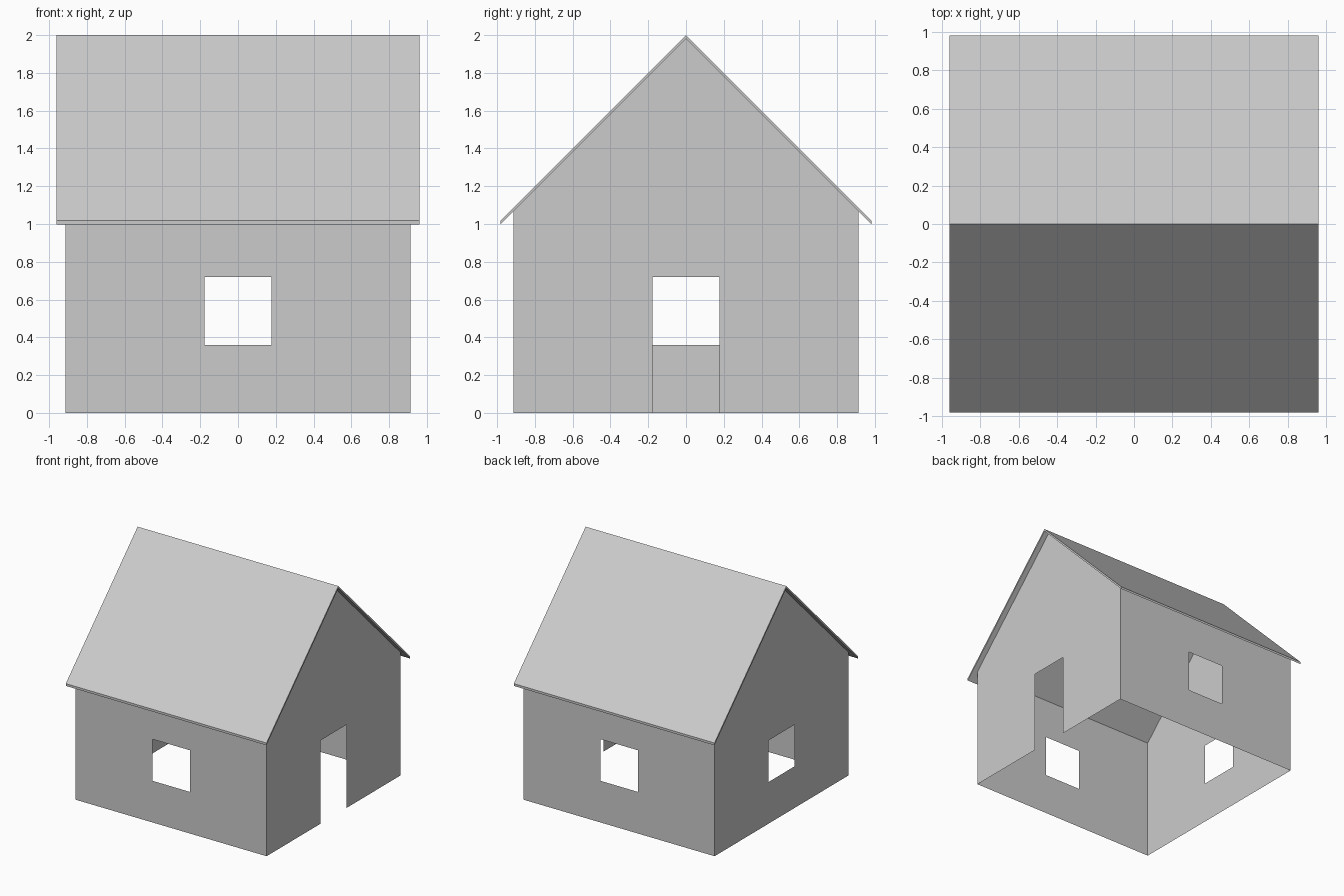
import bpy
import bmesh
import math

if "Cube" in bpy.data.objects:
    bpy.data.objects.remove(bpy.data.objects["Cube"])

W = 0.913                         # half width of the square wall plan
ROOF_X, ROOF_Y = 0.96, 0.982      # half size of the roof
APEX, THICK = 2.0, 0.02           # ridge height, roof thickness (vertical)
HOLE, SILL, HEAD = 0.178, 0.36, 0.72
INNER = APEX - THICK
EAVE = INNER - W                  # wall top under the 45 degree roof


def finish(bm, name):
    bmesh.ops.remove_doubles(bm, verts=bm.verts, dist=1e-5)
    mesh = bpy.data.meshes.new(name)
    bm.to_mesh(mesh)
    bm.free()
    obj = bpy.data.objects.new(name, mesh)
    bpy.context.collection.objects.link(obj)
    return obj


def wall(name, quarter, middle_top, door=False):
    """Thin wall made of two mirrored halves around a central opening."""
    c, s = math.cos(quarter * math.pi / 2), math.sin(quarter * math.pi / 2)
    half = [(W, 0), (W, EAVE), (0, middle_top), (0, HEAD), (HOLE, HEAD)]
    half += [(HOLE, 0)] if door else [(HOLE, SILL), (0, SILL), (0, 0)]
    mirrored = [(-u, z) for u, z in reversed(half)]
    bm = bmesh.new()
    for outline in (half, mirrored):
        bm.faces.new([bm.verts.new((u * c + W * s, u * s - W * c, z))
                      for u, z in outline])
    return finish(bm, name)


# Walls: eave walls at front and back, gable walls at the sides
wall("front_wall", 0, EAVE)
wall("right_gable_wall_with_door", 1, INNER, door=True)
wall("back_wall", 2, EAVE)
wall("left_gable_wall", 3, INNER)

# Roof: thin chevron profile extruded along the ridge
drop = ROOF_Y
profile = [(-ROOF_Y, INNER - drop), (0, INNER), (ROOF_Y, INNER - drop),
           (ROOF_Y, APEX - drop), (0, APEX), (-ROOF_Y, APEX - drop)]
bm = bmesh.new()
end = bm.faces.new([bm.verts.new((-ROOF_X, y, z)) for y, z in profile])
ext = bmesh.ops.extrude_face_region(bm, geom=[end], use_keep_orig=True)
moved = [v for v in ext["geom"] if isinstance(v, bmesh.types.BMVert)]
bmesh.ops.translate(bm, verts=moved, vec=(2 * ROOF_X, 0, 0))
bmesh.ops.recalc_face_normals(bm, faces=bm.faces)
finish(bm, "roof")
